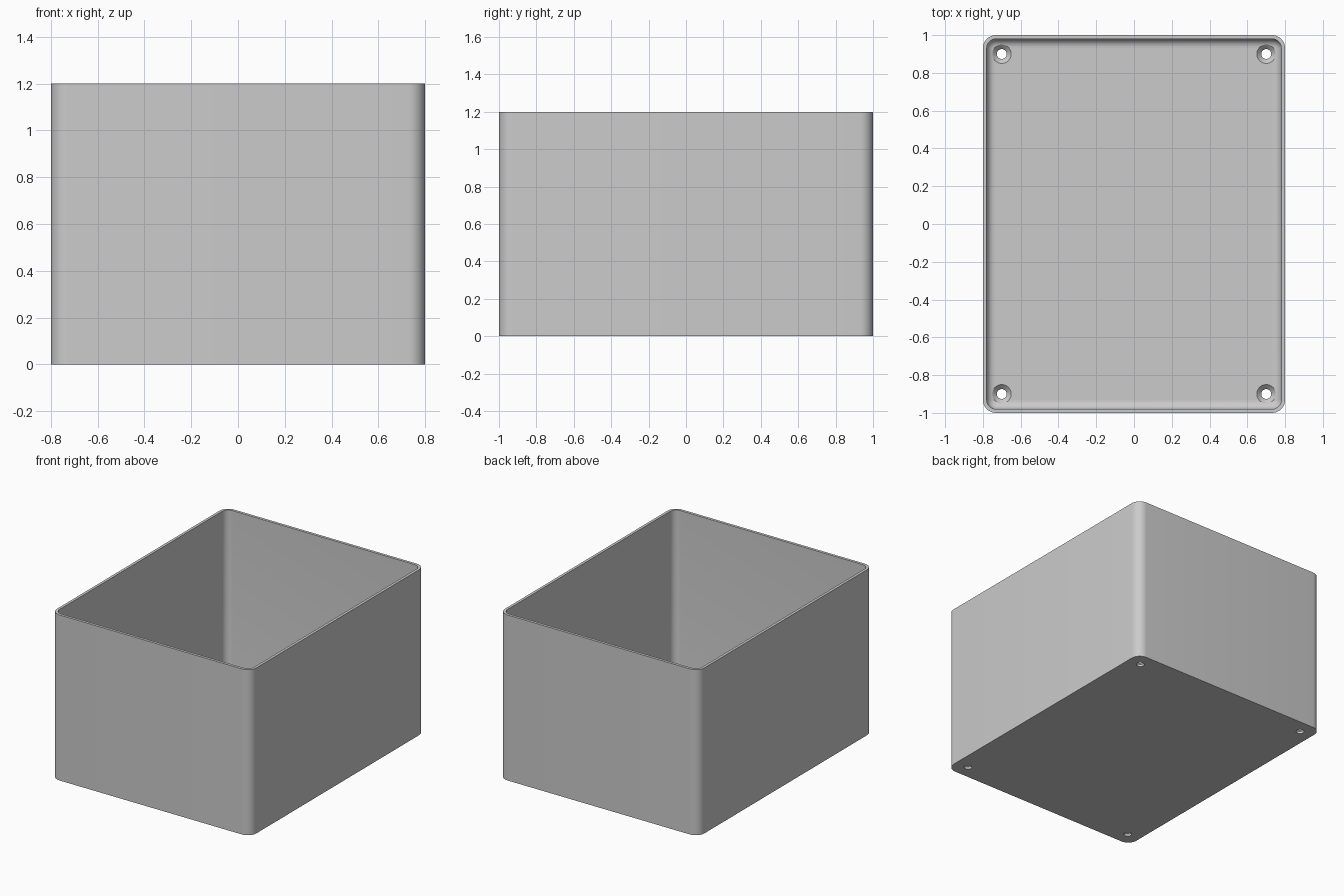
import bpy, bmesh, math

if "Cube" in bpy.data.objects:
    bpy.data.objects.remove(bpy.data.objects["Cube"], do_unlink=True)

HALF_X, HALF_Y, HEIGHT = 0.8, 1.0, 1.2
WALL, FLOOR, RADIUS, FILLET = 0.02, 0.04, 0.07, 0.045
HOLE, SINK = 0.026, 0.05

grey = bpy.data.materials.new("plain grey")
grey.use_nodes = True
colour = (0.6, 0.6, 0.6, 1)
grey.diffuse_color = colour
grey.node_tree.nodes["Principled BSDF"].inputs["Base Color"].default_value = colour


def make_object(name, bm):
    bmesh.ops.recalc_face_normals(bm, faces=bm.faces[:])
    mesh = bpy.data.meshes.new(name)
    bm.to_mesh(mesh)
    bm.free()
    mesh.materials.append(grey)
    obj = bpy.data.objects.new(name, mesh)
    bpy.context.collection.objects.link(obj)
    return obj


def loft(bm, rings):
    """Skin a stack of closed rings and cap both ends."""
    loops = [[bm.verts.new(p) for p in ring] for ring in rings]
    for a, b in zip(loops, loops[1:]):
        for i in range(len(a)):
            j = (i + 1) % len(a)
            bm.faces.new((a[i], a[j], b[j], b[i]))
    bm.faces.new(loops[0][::-1])
    bm.faces.new(loops[-1])


def rounded_ring(inset, z, steps=10):
    """Rounded rectangle, moved in by inset."""
    r = RADIUS - inset
    ring = []
    for k, (sx, sy) in enumerate(((1, 1), (-1, 1), (-1, -1), (1, -1))):
        for s in range(steps + 1):
            a = (k + s / steps) * math.pi / 2
            ring.append((sx * (HALF_X - RADIUS) + r * math.cos(a),
                         sy * (HALF_Y - RADIUS) + r * math.sin(a), z))
    return ring


def circle_ring(x, y, z, r, n=32):
    return [(x + r * math.cos(math.tau * i / n), y + r * math.sin(math.tau * i / n), z)
            for i in range(n)]


# Box shell: outer wall, rim, inner wall, rounded fillet into the floor
rings = [rounded_ring(0, 0), rounded_ring(0, HEIGHT), rounded_ring(WALL, HEIGHT)]
for s in range(9):
    a = s / 8 * math.pi / 2
    rings.append(rounded_ring(WALL + FILLET * (1 - math.cos(a)),
                              FLOOR + FILLET * (1 - math.sin(a))))
bm = bmesh.new()
loft(bm, rings)
box = make_object("open_box", bm)

# Countersunk screw holes in the floor corners
bm = bmesh.new()
for x in (-0.7, 0.7):
    for y in (-0.9, 0.9):
        loft(bm, [circle_ring(x, y, -0.05, HOLE),
                  circle_ring(x, y, FLOOR - (SINK - HOLE), HOLE),
                  circle_ring(x, y, FLOOR, SINK),
                  circle_ring(x, y, FLOOR + 0.1, SINK)])
cutter = make_object("hole_cutter", bm)

cut = box.modifiers.new("screw holes", "BOOLEAN")
cut.operation = "DIFFERENCE"
cut.solver = "EXACT"
cut.object = cutter
bpy.context.view_layer.objects.active = box
box.select_set(True)
bpy.ops.object.modifier_apply(modifier=cut.name)
bpy.data.objects.remove(cutter, do_unlink=True)

bpy.ops.object.shade_smooth_by_angle(angle=math.radians(30))
